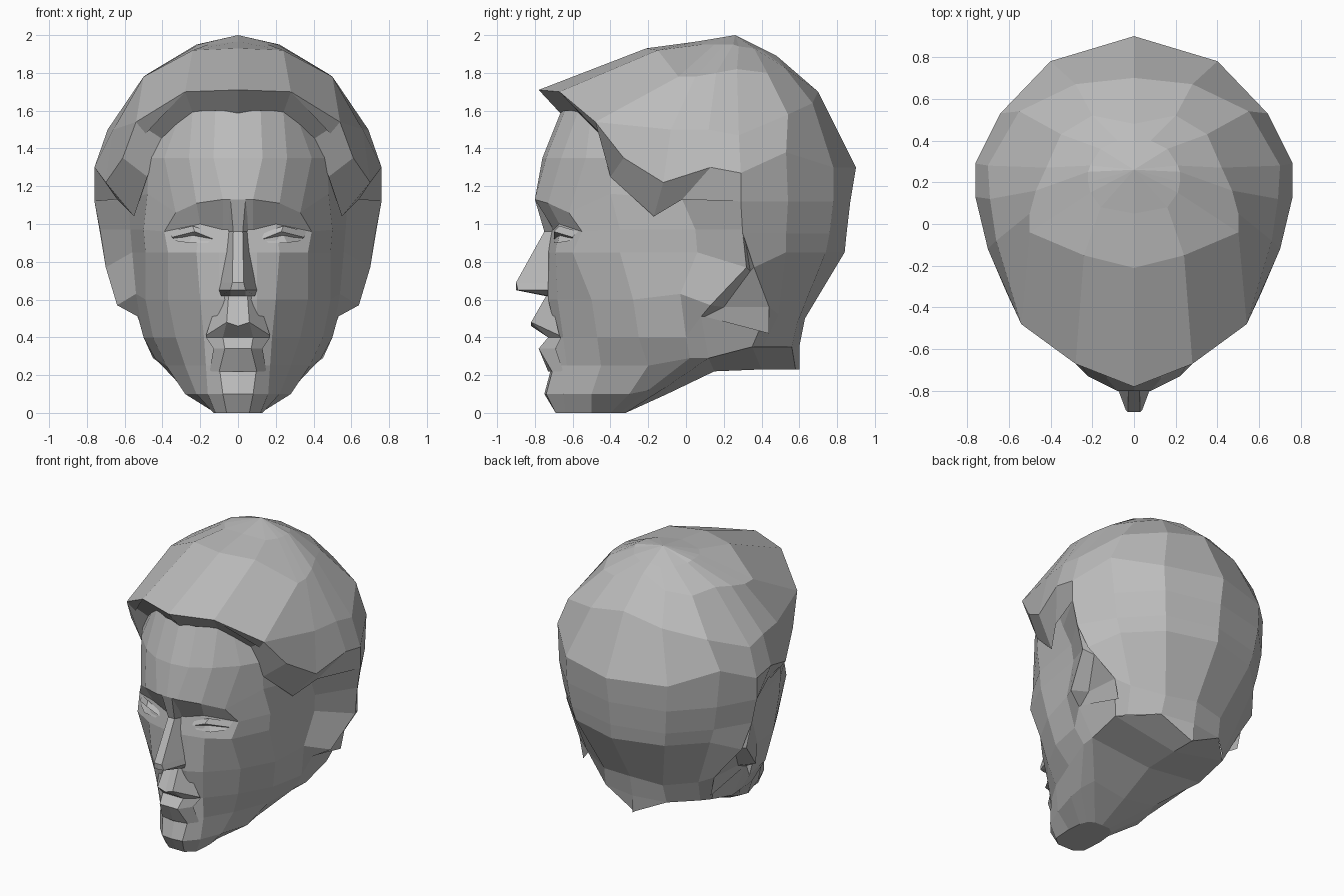
import bpy
import bmesh
from mathutils import Vector

default_cube = bpy.data.objects.get("Cube")
if default_cube:
    bpy.data.objects.remove(default_cube, do_unlink=True)

# One plain grey for the whole bust
GREY = (0.5, 0.5, 0.5, 1)
clay = bpy.data.materials.new("clay_grey")
clay.use_nodes = True
clay.diffuse_color = GREY
clay.node_tree.nodes["Principled BSDF"].inputs["Base Color"].default_value = GREY

HEAD_CENTRE = Vector((0, 0.1, 0.9))


def loft(name, rows, inside=HEAD_CENTRE):
    """Skin half-sections with flat faces and mirror them across x = 0."""
    mesh = bmesh.new()
    grid = [[mesh.verts.new(point) for point in row] for row in rows]
    for upper, lower in zip(grid, grid[1:]):
        for i in range(len(upper) - 1):
            mesh.faces.new((upper[i], upper[i + 1], lower[i + 1], lower[i]))
    mirrored = bmesh.ops.duplicate(mesh, geom=mesh.verts[:] + mesh.faces[:])
    copy_of = mirrored["vert_map"]
    for row in grid:
        for vert in row:
            copy_of[vert].co.x = -vert.co.x
    bmesh.ops.remove_doubles(mesh, verts=mesh.verts[:], dist=0.002)
    bmesh.ops.dissolve_degenerate(mesh, edges=mesh.edges[:], dist=0.001)
    bmesh.ops.recalc_face_normals(mesh, faces=mesh.faces[:])
    # Turn the skin outward
    facing = sum((face.calc_center_median() - inside).dot(face.normal) * face.calc_area()
                 for face in mesh.faces)
    if facing < 0:
        bmesh.ops.reverse_faces(mesh, faces=mesh.faces[:])
    data = bpy.data.meshes.new(name)
    mesh.to_mesh(data)
    mesh.free()
    data.materials.append(clay)
    part = bpy.data.objects.new(name, data)
    bpy.context.collection.objects.link(part)
    return part


def section(height, *outline):
    """A half-section from the middle outward: (x, y), or (x, y, own height)."""
    return [(*point, height)[:3] for point in outline]


# Face: vertical guide lines, each sampled at the same nominal heights
heights = [1.6, 1.35, 1.13, 0.97, 0.85, 0.6, 0.4, 0.25, 0.1, 0]
middle = [(0, -.66), (0, -.76), (0, -.8), (0, -.72), (0, -.74),
          (0, -.73), (0, -.69), (0, -.71), (0, -.75), (0, -.69)]
nose_side = [(.12, -.64), (.13, -.74), (.08, -.8), (.08, -.7), (.1, -.72),
             (.1, -.73), (.1, -.68), (.1, -.7), (.08, -.74), (.06, -.69)]
eye_line = [(.24, -.57), (.26, -.66), (.22, -.73, 1.11), (.2, -.67, 1), (.22, -.69),
            (.2, -.68), (.18, -.65), (.17, -.63), (.16, -.65), (.12, -.64)]
cheek = [(.3, -.5), (.39, -.53), (.33, -.62, 1.06), (.39, -.55, .96), (.37, -.6),
         (.37, -.5), (.33, -.47), (.28, -.45), (.22, -.5), (.13, -.5)]
temple = [(.36, -.4), (.47, -.4), (.48, -.4, 1.16), (.5, -.35), (.49, -.35),
          (.49, -.28), (.45, -.25), (.38, -.2), (.28, -.3), (.12, -.4)]
jaw_corner = [(.4, -.1), (.53, -.15), (.58, -.02), (.57, .05), (.56, .06),
              (.54, -.03, .63), (.5, 0), (.44, .02, .29), (.28, -.2, .12), (.1, -.35)]
ear_flare = [(.5, .1), (.68, .13), (.76, .29, 1.12), (.73, .3), (.7, .32, .77),
             (.64, .13, .57), (.53, .08, .51), (.45, .12, .29), (.25, -.1, .14), (.06, -.32)]
guides = [middle, nose_side, eye_line, cheek, temple, jaw_corner, ear_flare]
face_rows = [section(z, *(guide[i] for guide in guides))
             for i, z in enumerate(heights)]
chin_seam = section(0, *((0, guide[-1][1]) for guide in guides))
loft("face", face_rows + [chin_seam])

# Underside: a shallow keel from the chin to the back of the neck
collar = [(.45, .35, .35), (.24, .56, .35), (0, .6, .35)]
keel = [(0, -.32, 0), (0, -.1, .1), (0, .15, .22),
        (0, .4, .23), (0, .58, .23), (0, .6, .23)]
underside_edge = [row[-1] for row in face_rows[-1:-4:-1]] + collar
loft("underside", [keel, underside_edge], inside=Vector((0, 0, 1)))

# Nose: ridge, flank and wing, ending in a flat underside
loft("nose", [
    section(1.13, (0, -.8), (.04, -.8), (.08, -.8)),
    section(.96, (0, -.75), (.025, -.75), (.06, -.69)),
    section(.69, (0, -.9), (.03, -.9), (.09, -.73)),
    section(.65, (0, -.9), (.04, -.89), (.1, -.73)),
    section(.62, (0, -.74), (.04, -.75), (.09, -.73)),
])

# Mouth: philtrum, upper lip, parting, lower lip and chin crease
loft("mouth", [
    section(.62, (0, -.74), (.05, -.74), (.1, -.72)),
    [(0, -.82, .46), (.06, -.82, .48), (.17, -.67, .41)],
    section(.4, (0, -.73), (.08, -.73), (.17, -.66)),
    section(.34, (0, -.78), (.07, -.78), (.13, -.69)),
    section(.22, (0, -.73), (.1, -.71), (.15, -.65)),
])

# Eyelids: a slim upper lid over a recessed eye and a lower lid
loft("eyelids", [
    [(.13, -.69, .95), (.24, -.67, .99), (.36, -.57, .96)],
    [(.13, -.7, .92), (.23, -.7, .96), (.35, -.6, .93)],
    [(.14, -.69, .92), (.24, -.67, .94), (.34, -.59, .92)],
    [(.16, -.7, .9), (.26, -.68, .9), (.33, -.62, .91)],
])

# Hair cap: half-rings from the crown to the rim, front to back
crown = [(0, .26, 2)] * 9
crown_ring = [(0, .05, 1.965), (.16, .08, 1.95), (.21, .15, 1.95),
              (.22, .2, 1.95), (.22, .25, 1.95), (.21, .28, 1.94),
              (.16, .36, 1.93), (.08, .4, 1.92), (0, .4, 1.93)]
top_ring = [(0, -.21, 1.93), (.24, -.15, 1.92), (.5, -.04, 1.78),
            (.5, .05, 1.78), (.47, .16, 1.8), (.42, .27, 1.82),
            (.35, .43, 1.8), (.2, .52, 1.83), (0, .48, 1.89)]
brim_ring = [(0, -.78, 1.71), (.28, -.67, 1.7), (.54, -.48, 1.54),
             (.66, -.08, 1.5), (.69, .12, 1.5), (.7, .28, 1.47),
             (.55, .54, 1.58), (.28, .67, 1.64), (0, .7, 1.7)]
rim = brim_ring[:2] + [(.61, -.33, 1.35), (.7, -.12, 1.22), (.76, .13, 1.3),
                       (.76, .29, 1.27), (.64, .53, 1.38), (.4, .78, 1.3),
                       (0, .9, 1.3)]
loft("hair_cap", [crown, crown_ring, top_ring, brim_ring, rim])

# Underside of the fringe, running down in front of the ear
fringe_edge = brim_ring[:3] + rim[2:5]
hairline = [(0, -.65, 1.57), (.24, -.57, 1.59), (.4, -.43, 1.45),
            (.48, -.4, 1.25), (.55, -.17, 1.04), (.64, -.02, 1.13)]
loft("fringe_underside", [fringe_edge, hairline], inside=Vector((0, 0.3, 2.5)))

# Hair above the ear, closing the rim down to the flare
loft("ear_cover", [[rim[4], rim[5]], [hairline[-1], ear_flare[2]]])

# Back hair, tucked in at the nape
nape = [(.53, .44, .56), (.44, .49, .52), (.23, .59, .48), (0, .63, .5)]
loft("back_hair", [
    rim[5:],
    section(1.12, (.76, .29), (.62, .54), (.39, .78), (0, .87)),
    section(.95, (.73, .3), (.59, .53), (.37, .76), (0, .85)),
    [(.69, .36, .77), (.56, .53, .85), (.35, .74, .85), (0, .84, .85)],
    nape,
])

# Recess behind the flare, running back to the hair and down to the neck
loft("ear_recess", [
    [(.73, .3, .95), (.7, .32, .77), (.64, .13, .57), (.53, .08, .51)],
    [(.72, .31, .94), (.62, .34, .75), (.55, .2, .56), (.53, .1, .51)],
    [(.73, .3, .95), (.69, .36, .77), nape[0], (.5, .44, .42)],
])

# Neck wall between the nape and the collar
loft("neck", [
    [ear_flare[6] , *nape],
    [ear_flare[7], collar[0], (.4, .41, .35), *collar[1:]],
])
